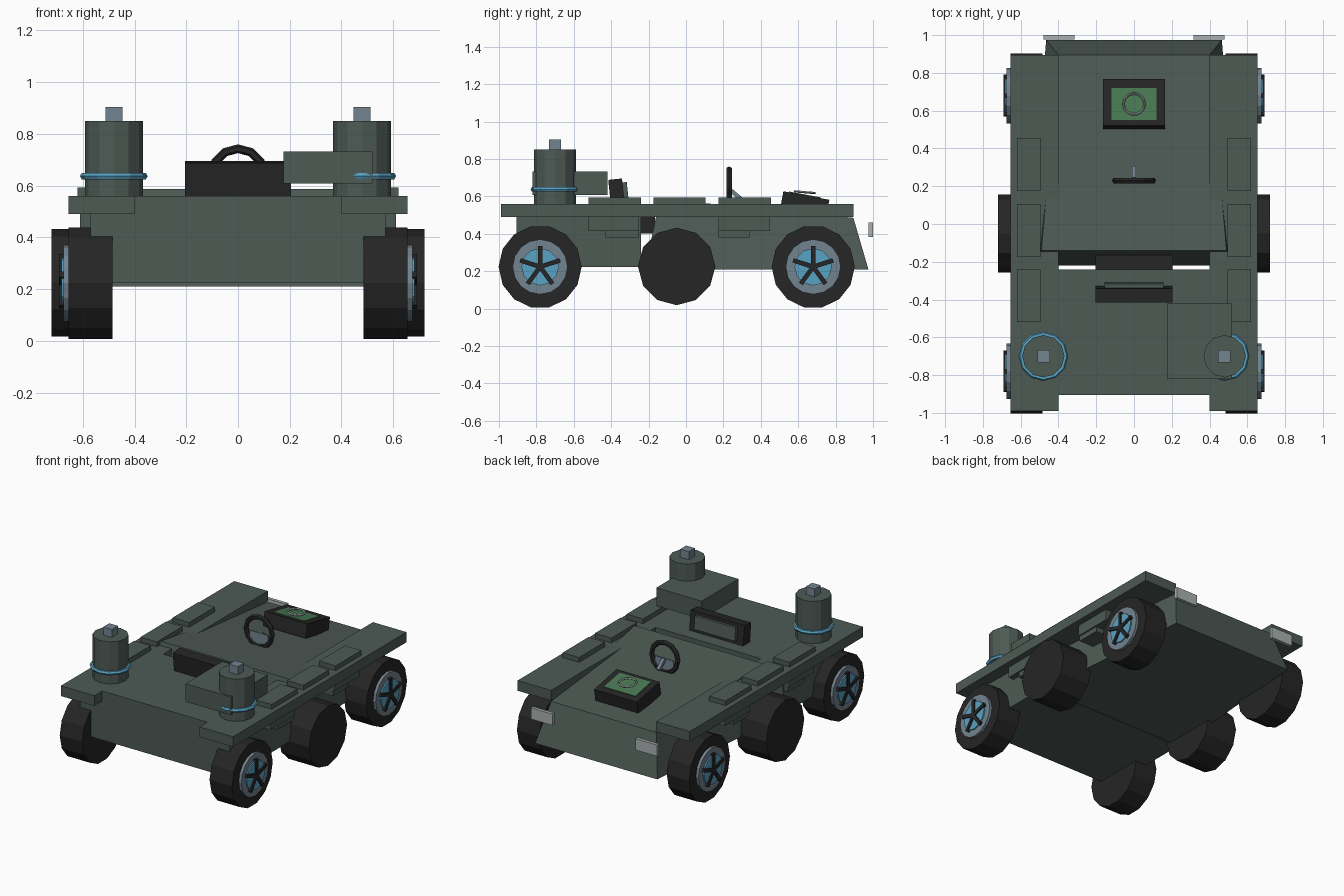
import bpy, bmesh, math
from mathutils import Matrix, Vector

if "Cube" in bpy.data.objects:
    bpy.data.objects.remove(bpy.data.objects["Cube"])


def mat(name, *rgb):
    m = bpy.data.materials.new(name)
    m.diffuse_color = (*rgb, 1)
    m.use_nodes = True
    m.node_tree.nodes["Principled BSDF"].inputs["Base Color"].default_value = m.diffuse_color
    return m


HULL = mat("hull_green", 0.075, 0.103, 0.090)
BLACK = mat("rubber_black", 0.019, 0.019, 0.019)
BLUE = mat("glow_blue", 0.10, 0.36, 0.54)
STEEL = mat("steel_grey", 0.17, 0.23, 0.28)
SCREEN = mat("screen_green", 0.065, 0.19, 0.085)
LAMP = mat("lamp_grey", 0.40, 0.44, 0.44)


def finish(name, bm, material):
    bmesh.ops.recalc_face_normals(bm, faces=bm.faces)
    me = bpy.data.meshes.new(name)
    bm.to_mesh(me)
    bm.free()
    me.materials.append(material)
    ob = bpy.data.objects.new(name, me)
    bpy.context.collection.objects.link(ob)
    return ob


def box(name, x, y, z, material, tilt=0):
    """Box from (min, max) ranges, tilted about x around its centre."""
    bm = bmesh.new()
    c = Vector([(a + b) / 2 for a, b in (x, y, z)])
    s = [b - a for a, b in (x, y, z)]
    M = Matrix.Translation(c) @ Matrix.Rotation(math.radians(tilt), 4, 'X') @ Matrix.Diagonal((*s, 1))
    bmesh.ops.create_cube(bm, size=1, matrix=M)
    return finish(name, bm, material)


def mirrored(a, b, side):
    return tuple(sorted((a * side, b * side)))


def cyl(name, c, r, depth, material, axis='Z', n=12):
    bm = bmesh.new()
    R = Matrix.Rotation(math.pi / 2, 4, 'Y') if axis == 'X' else Matrix()
    bmesh.ops.create_cone(bm, cap_ends=True, segments=n, radius1=r, radius2=r,
                          depth=depth, matrix=Matrix.Translation(c) @ R)
    return finish(name, bm, material)


def ring(name, c, R, r, material, n=12, k=6, rot=0):
    """Low-poly torus around z, rotated about x."""
    bm = bmesh.new()
    M = Matrix.Translation(c) @ Matrix.Rotation(math.radians(rot), 4, 'X')
    v = []
    for i in range(n):
        a = 2 * math.pi * i / n
        for j in range(k):
            b = 2 * math.pi * j / k
            q = R + r * math.cos(b)
            v.append(bm.verts.new(M @ Vector((q * math.cos(a), q * math.sin(a), r * math.sin(b)))))
    for i in range(n):
        for j in range(k):
            i2, j2 = (i + 1) % n, (j + 1) % k
            bm.faces.new((v[i*k+j], v[i2*k+j], v[i2*k+j2], v[i*k+j2]))
    return finish(name, bm, material)


# Front hull block
box("front_hull", (-0.57, 0.57), (-0.905, -0.24), (0.223, 0.56), HULL)

# Rear hull: tapered block with a top sloping down to the back
bm = bmesh.new()
lo = [bm.verts.new((s * w, y, 0.21)) for s, w, y in
      ((-1, 0.56, -0.22), (1, 0.56, -0.22), (1, 0.465, 0.975), (-1, 0.465, 0.975))]
hi = [bm.verts.new(p) for p in
      ((-0.49, -0.14, 0.587), (0.49, -0.14, 0.587), (0.40, 0.895, 0.485), (-0.40, 0.895, 0.485))]
bm.faces.new(lo)
bm.faces.new(hi)
for i in range(4):
    j = (i + 1) % 4
    bm.faces.new((lo[i], lo[j], hi[j], hi[i]))
finish("rear_hull", bm, HULL)

for side, tag in ((-1, "left"), (1, "right")):
    # Fender with raised plates and hanging boxes
    box(f"fender_{tag}", mirrored(0.40, 0.655, side), (-0.99, 0.895), (0.49, 0.56), HULL)
    for i, y in enumerate((-0.52, -0.175, 0.175)):
        box(f"plate_{tag}_{i}", mirrored(0.495, 0.62, side), (y, y + 0.28), (0.555, 0.593), HULL)
    for i, (y0, y1, z0) in enumerate(((-0.52, -0.25, 0.415), (-0.43, -0.25, 0.38),
                                      (0.175, 0.45, 0.415), (0.175, 0.34, 0.38))):
        x1 = 0.61 if z0 > 0.4 else 0.60
        box(f"side_box_{tag}_{i}", mirrored(0.48, x1, side), (y0, y1), (z0, 0.495), HULL)

    # Canister with glowing ring and cap
    cyl(f"canister_{tag}", (0.48 * side, -0.70, 0.70), 0.112, 0.30, HULL)
    box(f"canister_cap_{tag}", mirrored(0.446, 0.512, side), (-0.733, -0.667), (0.845, 0.905), STEEL)
    ring(f"canister_ring_{tag}", (0.48 * side, -0.70, 0.637), 0.117, 0.014, BLUE)

    # Headlamp at the back
    box(f"lamp_{tag}", mirrored(0.315, 0.48, side), (0.977, 1.0), (0.382, 0.46), LAMP)

    # Plain middle wheel
    cyl(f"middle_wheel_{tag}", (0.605 * side, -0.05, 0.225), 0.207, 0.23, BLACK, 'X')

    # Spoked end wheels
    for y, pos in ((-0.78, "front"), (0.68, "rear")):
        n = f"{pos}_wheel_{tag}"
        cyl(n + "_tyre", (0.57 * side, y, 0.223), 0.222, 0.17, BLACK, 'X', 14)
        cyl(n + "_rim", (0.662 * side, y, 0.223), 0.147, 0.024, STEEL, 'X', 16)
        cyl(n + "_hub", (0.672 * side, y, 0.223), 0.10, 0.022, BLUE, 'X', 12)
        bm = bmesh.new()
        for k in range(5):
            M = (Matrix.Translation((0.681 * side, y, 0.223))
                 @ Matrix.Rotation(k * math.tau / 5, 4, 'X')
                 @ Matrix.Translation((0, 0, 0.055))
                 @ Matrix.Diagonal((0.022, 0.024, 0.115, 1)))
            bmesh.ops.create_cube(bm, size=1, matrix=M)
        finish(n + "_spokes", bm, BLACK)

# Equipment box floating beside the right canister
box("equipment_box", (0.175, 0.52), (-0.82, -0.42), (0.608, 0.732), HULL)

# Seat: tilted back with panel, and cushion in the gap
box("seat_back", (-0.205, 0.205), (-0.408, -0.334), (0.54, 0.692), BLACK, 6)
box("seat_panel", (-0.155, 0.155), (-0.345, -0.312), (0.585, 0.675), HULL, 6)
box("seat_cushion", (-0.205, 0.205), (-0.245, -0.165), (0.40, 0.49), BLACK)

# Steering wheel and column
ring("steering_wheel", (0, 0.23, 0.643), 0.10, 0.017, BLACK, 12, 6, 90)
box("steering_spoke", (-0.07, 0.07), (0.225, 0.235), (0.55, 0.635), STEEL)
box("steering_column", (-0.011, 0.011), (0.23, 0.31), (0.595, 0.617), STEEL, -40)

# Dashboard with tilted screen and dial
box("dashboard", (-0.163, 0.163), (0.51, 0.76), (0.51, 0.605), BLACK, -10.5)
box("screen", (-0.12, 0.12), (0.548, 0.722), (0.602, 0.610), SCREEN, -10.5)
ring("dial", (0, 0.635, 0.622), 0.056, 0.006, LAMP, 14, 4, -5)
